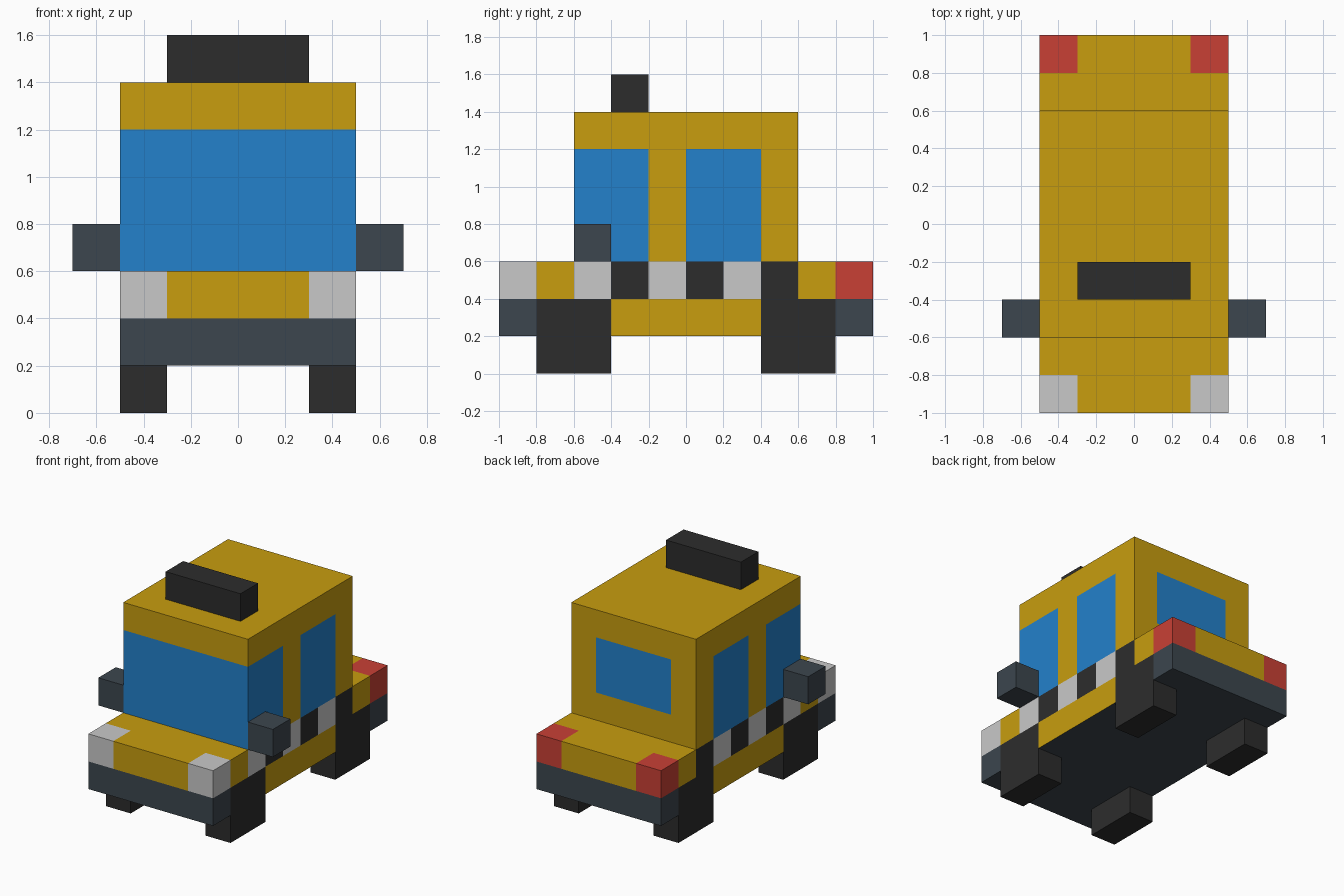
import bpy, bmesh
from mathutils import Vector

if "Cube" in bpy.data.objects:
    bpy.data.objects.remove(bpy.data.objects["Cube"])


def linear(h):
    c = [int(h[i:i + 2], 16) / 255 for i in (0, 2, 4)]
    return [v / 12.92 if v <= 0.04045 else ((v + 0.055) / 1.055) ** 2.4 for v in c] + [1]


NAMES = ["yellow", "blue_glass", "black", "slate_grey", "light_grey", "red"]
HEX = ["C89D0F", "2381CB", "2C2C2C", "3C464E", "C9C9C9", "C94035"]
YELLOW, BLUE, BLACK, SLATE, LIGHT, RED = range(6)
MATS = []
for n, h in zip(NAMES, HEX):
    m = bpy.data.materials.new(n)
    m.diffuse_color = linear(h)
    m.use_nodes = True
    m.node_tree.nodes["Principled BSDF"].inputs["Base Color"].default_value = m.diffuse_color
    MATS.append(m)


def box(name, lo, hi, paint, cuts=((), (), ())):
    """Box from corner to corner, sliced at the cuts; paint is a colour or a face rule."""
    lo, hi = Vector(lo), Vector(hi)
    bm = bmesh.new()
    bmesh.ops.create_cube(bm, size=1)
    for v in bm.verts:
        v.co = (lo + hi) / 2 + v.co * (hi - lo)
    for axis in range(3):
        normal = Vector((0, 0, 0))
        normal[axis] = 1
        for c in cuts[axis]:
            bmesh.ops.bisect_plane(bm, geom=bm.verts[:] + bm.edges[:] + bm.faces[:],
                                   plane_co=normal * c, plane_no=normal)
    bm.normal_update()
    for f in bm.faces:
        f.material_index = paint(f.calc_center_median(), f.normal) if callable(paint) else 0
    me = bpy.data.meshes.new(name)
    bm.to_mesh(me)
    bm.free()
    for m in (MATS if callable(paint) else [MATS[paint]]):
        me.materials.append(m)
    ob = bpy.data.objects.new(name, me)
    bpy.context.collection.objects.link(ob)
    return ob


# Lower body: lamps at the corners, bumpers, wheel arches and a checker band
def paint_body(p, n):
    if n.z < -0.5:
        return SLATE
    side = abs(n.x) > 0.5
    if p.z > 0.4:
        if abs(p.x) > 0.3 and abs(p.y) > 0.8:
            return LIGHT if p.y < 0 else RED
        if side and abs(p.y) < 0.6:
            return LIGHT if int((p.y + 0.6) / 0.2) % 2 == 0 else BLACK
        return YELLOW
    if not side or abs(p.y) > 0.8:
        return SLATE
    return BLACK if abs(p.y) > 0.4 else YELLOW


box("lower_body", (-0.5, -1, 0.2), (0.5, 1, 0.6), paint_body,
    ((-0.3, 0.3), [i * 0.2 for i in range(-4, 5)], (0.4,)))


# Cabin: full-width windscreen, two windows each side, smaller rear window
def paint_cabin(p, n):
    if abs(n.z) > 0.5 or p.z > 1.2:
        return YELLOW
    if n.y < -0.5:
        return BLUE
    if n.y > 0.5:
        return BLUE if abs(p.x) < 0.3 and p.z > 0.8 else YELLOW
    return BLUE if p.y < -0.2 or 0 < p.y < 0.4 else YELLOW


box("cabin", (-0.5, -0.6, 0.6), (0.5, 0.6, 1.4), paint_cabin,
    ((-0.3, 0.3), (-0.2, 0, 0.4), (0.8, 1.2)))

# Roof sign
box("roof_sign", (-0.3, -0.4, 1.4), (0.3, -0.2, 1.6), BLACK)

# Wheels and wing mirrors, one set per side
for side, s in (("left", -1), ("right", 1)):
    for end, y in (("front", -0.6), ("rear", 0.6)):
        box(f"{end}_{side}_wheel", (s * 0.4 - 0.1, y - 0.2, 0), (s * 0.4 + 0.1, y + 0.2, 0.2), BLACK)
    box(f"{side}_mirror", (s * 0.6 - 0.1, -0.6, 0.6), (s * 0.6 + 0.1, -0.4, 0.8), SLATE)
